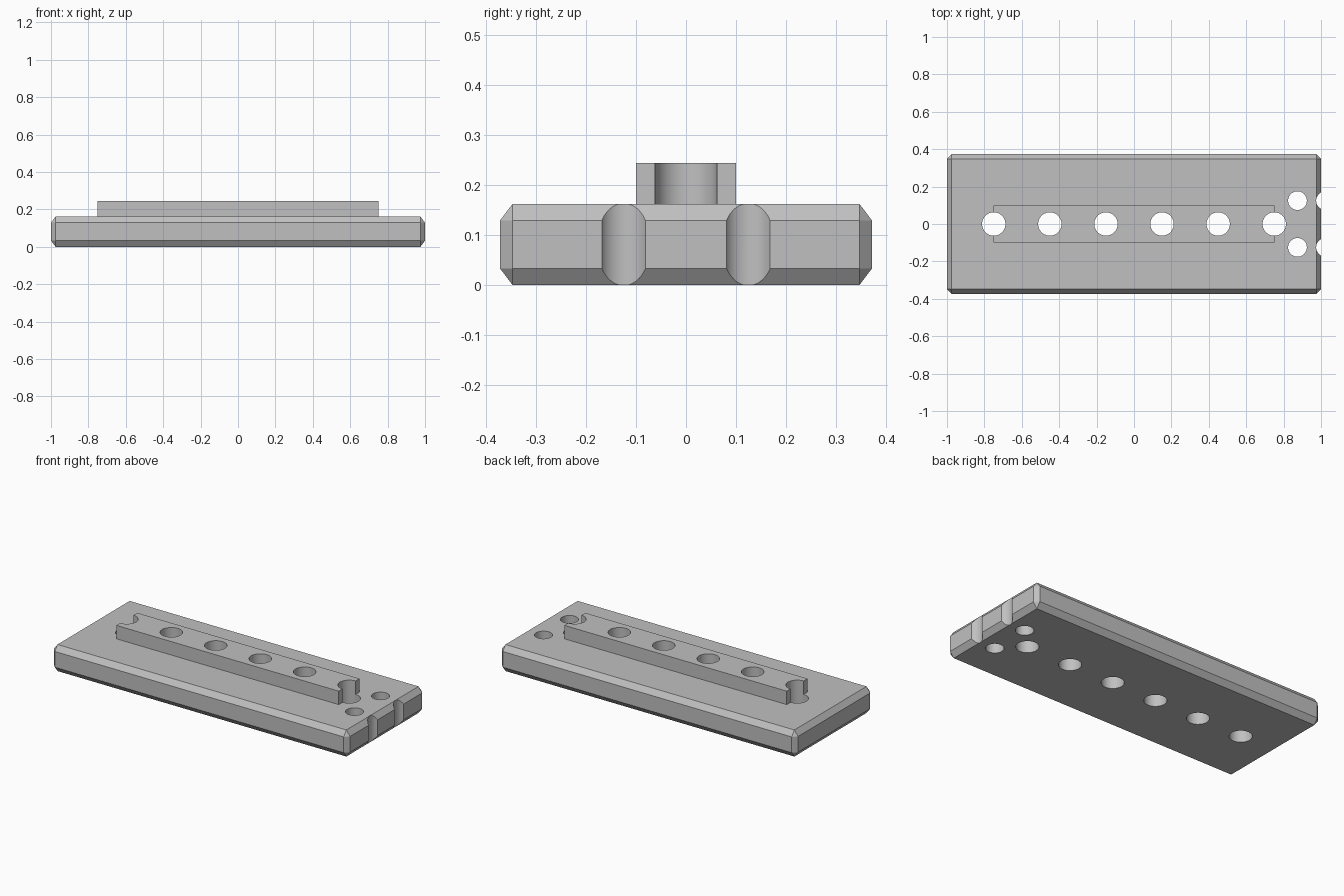
import bpy
import bmesh
from mathutils import Matrix, Vector

cube = bpy.data.objects.get("Cube")
if cube:
    bpy.data.objects.remove(cube, do_unlink=True)

HALF_X, HALF_Y, PLATE_H = 1.0, 0.373, 0.162
CHAMFER_SIDE, CHAMFER_Z = 0.025, 0.033
RAIL_X, RAIL_Y, RAIL_TOP = 0.75, 0.1, 0.244
BOLT_R, PIN_R = 0.0625, 0.05

grey = bpy.data.materials.new("plain grey")
grey.use_nodes = True
colour = (0.53, 0.53, 0.53, 1)
grey.diffuse_color = colour
grey.node_tree.nodes["Principled BSDF"].inputs["Base Color"].default_value = colour


def make_object(name, bm):
    mesh = bpy.data.meshes.new(name)
    bmesh.ops.recalc_face_normals(bm, faces=bm.faces)
    bm.to_mesh(mesh)
    bm.free()
    mesh.materials.append(grey)
    obj = bpy.data.objects.new(name, mesh)
    bpy.context.collection.objects.link(obj)
    return obj


def add_box(bm, hx, hy, z0, z1):
    size = Matrix.Diagonal((2 * hx, 2 * hy, z1 - z0, 1))
    bmesh.ops.create_cube(bm, size=1, matrix=Matrix.Translation((0, 0, (z0 + z1) / 2)) @ size)


# Base plate: hull of three slabs gives chamfers on every edge
bm = bmesh.new()
inner_x, inner_y = HALF_X - CHAMFER_SIDE, HALF_Y - CHAMFER_SIDE
low, high = CHAMFER_Z, PLATE_H - CHAMFER_Z
add_box(bm, HALF_X, inner_y, low, high)
add_box(bm, inner_x, HALF_Y, low, high)
add_box(bm, inner_x, inner_y, 0, PLATE_H)
hull = bmesh.ops.convex_hull(bm, input=bm.verts[:])
bmesh.ops.delete(bm, geom=[f for f in bm.faces if f not in set(hull["geom"])], context="FACES")
bmesh.ops.dissolve_limit(bm, angle_limit=0.01, verts=bm.verts[:], edges=bm.edges[:])
base_plate = make_object("base_plate", bm)

# Raised centre rail
bm = bmesh.new()
add_box(bm, RAIL_X, RAIL_Y, PLATE_H, RAIL_TOP)
centre_rail = make_object("centre_rail", bm)

# Drills: a row of bolt holes, two pin holes and two end notches
holes = [(-0.75 + 0.3 * i, 0, BOLT_R) for i in range(6)]
holes += [(x, y, PIN_R) for x in (0.874, 1.024) for y in (-0.125, 0.125)]
bm = bmesh.new()
for x, y, radius in holes:
    bmesh.ops.create_cone(bm, cap_ends=True, segments=64, radius1=radius, radius2=radius,
                          depth=1, matrix=Matrix.Translation((x, y, 0.1)))
drills = make_object("hole_cutter", bm)
drills.hide_render = True

for part in (base_plate, centre_rail):
    cut = part.modifiers.new("holes", "BOOLEAN")
    cut.operation = "DIFFERENCE"
    cut.solver = "EXACT"
    cut.object = drills
    bpy.ops.object.select_all(action="DESELECT")
    part.select_set(True)
    bpy.context.view_layer.objects.active = part
    bpy.ops.object.modifier_apply(modifier=cut.name)
    bpy.ops.object.shade_smooth_by_angle(angle=0.35)

bpy.data.objects.remove(drills, do_unlink=True)
